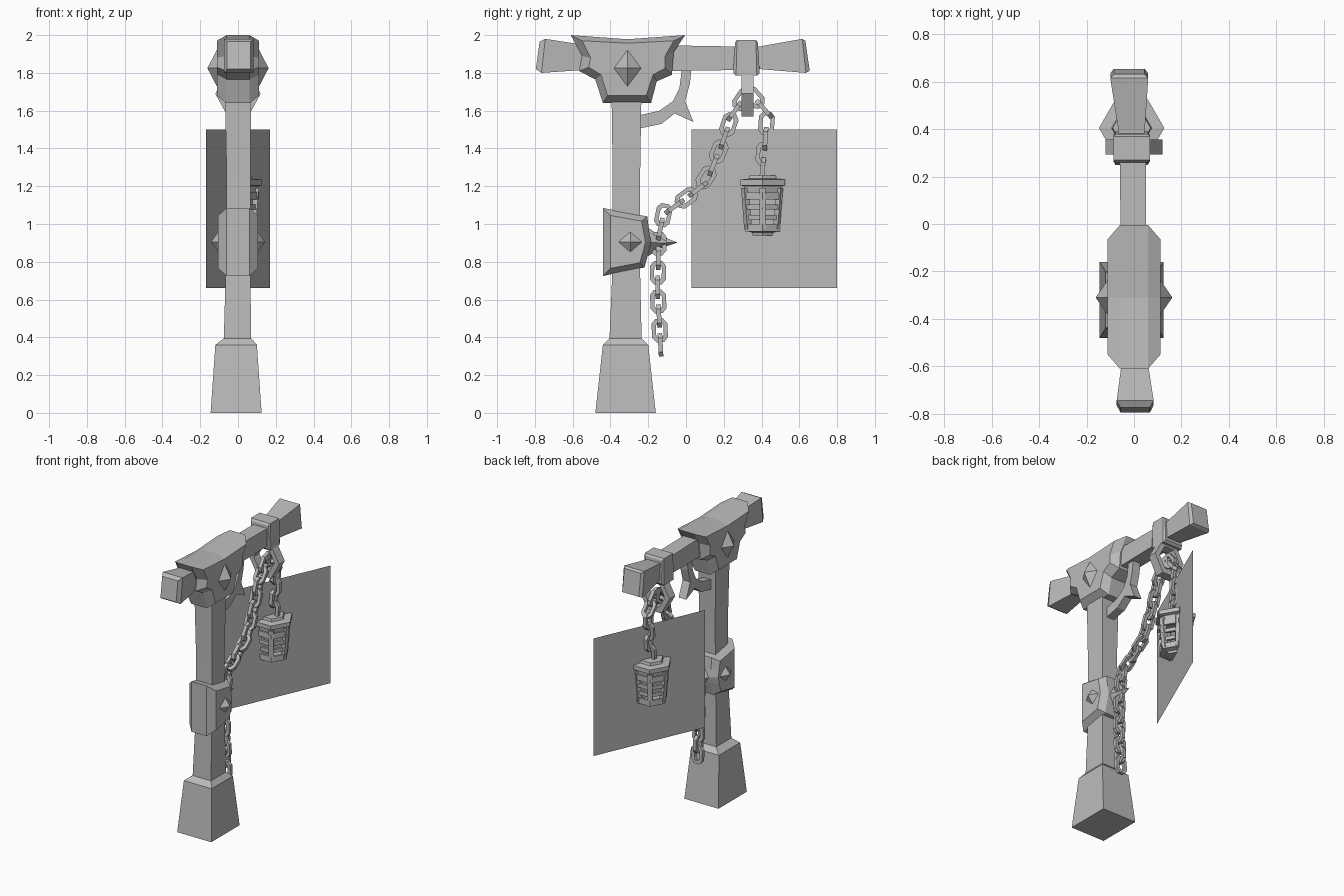
import bpy, bmesh, math
from mathutils import Vector, Matrix

if "Cube" in bpy.data.objects:
    bpy.data.objects.remove(bpy.data.objects["Cube"])

grey = bpy.data.materials.new("plain grey")
grey.diffuse_color = (0.5, 0.5, 0.5, 1)
grey.use_nodes = True
grey.node_tree.nodes["Principled BSDF"].inputs["Base Color"].default_value = grey.diffuse_color


def finish(name, bm, closed=True):
    if closed:
        bmesh.ops.recalc_face_normals(bm, faces=bm.faces)
    me = bpy.data.meshes.new(name)
    bm.to_mesh(me)
    bm.free()
    me.materials.append(grey)
    ob = bpy.data.objects.new(name, me)
    bpy.context.collection.objects.link(ob)
    return ob


def loft(bm, rings):
    """Skin a list of equal-length rings and cap both ends."""
    vs = [[bm.verts.new(p) for p in r] for r in rings]
    n = len(vs[0])
    for a, b in zip(vs, vs[1:]):
        for i in range(n):
            j = (i + 1) % n
            bm.faces.new((a[i], a[j], b[j], b[i]))
    bm.faces.new(vs[0][::-1])
    bm.faces.new(vs[-1])


def frame(bm, outer, inner, depth, mat):
    """Closed band with a square section between two 2D outlines."""
    rows = []
    for o, i in zip(outer, inner):
        rows.append([bm.verts.new(mat @ Vector((p[0], p[1], d))) for p, d in
                     ((o, -depth), (o, depth), (i, depth), (i, -depth))])
    n = len(rows)
    for k in range(n):
        a, b = rows[k], rows[(k + 1) % n]
        for s in range(4):
            t = (s + 1) % 4
            bm.faces.new((a[s], a[t], b[t], b[s]))


def rect_z(z, x0, x1, y0, y1):
    return [(x0, y0, z), (x1, y0, z), (x1, y1, z), (x0, y1, z)]


def rect_y(yb, yt, cx, h, z0, z1):
    return [(cx - h, yb, z0), (cx + h, yb, z0), (cx + h, yt, z1), (cx - h, yt, z1)]


def plate(name, outer, inner, x_out, x_in):
    """Profile in y-z with bevelled faces on both sides."""
    bm = bmesh.new()
    loft(bm, [[(x, *p) for p in prof] for x, prof in
              ((-x_out, inner), (-x_in, outer), (x_in, outer), (x_out, inner))])
    return finish(name, bm)


def studs(name, y, z, hy, hz, x0, x1):
    """Four-sided diamond stud on each side."""
    bm = bmesh.new()
    for s in (-1, 1):
        base = [bm.verts.new((s * x0, y + a * hy, z + b * hz))
                for a, b in ((1, 0), (0, 1), (-1, 0), (0, -1))]
        tip = bm.verts.new((s * x1, y, z))
        bm.faces.new(base)
        for i in range(4):
            bm.faces.new((base[i], base[(i + 1) % 4], tip))
    finish(name, bm)


# Post with flared foot
bm = bmesh.new()
loft(bm, [rect_z(0, -.145, .125, -.48, -.16),
          rect_z(.36, -.12, .10, -.44, -.20),
          rect_z(.395, -.075, .07, -.405, -.235),
          rect_z(.75, -.065, .065, -.39, -.243),
          rect_z(1.25, -.06, .065, -.388, -.243),
          rect_z(1.75, -.07, .07, -.395, -.235)])
finish("post", bm)

# Crossbar with flared, bevelled ends
bm = bmesh.new()
loft(bm, [rect_y(-.795, -.775, .005, .062, 1.82, 1.965),
          rect_y(-.765, -.745, .005, .078, 1.80, 1.98),
          rect_y(-.55, -.55, .003, .05, 1.815, 1.95),
          rect_y(-.05, -.05, -.003, .053, 1.81, 1.945),
          rect_y(.25, .25, -.005, .055, 1.815, 1.94),
          rect_y(.39, .39, -.01, .055, 1.82, 1.94),
          rect_y(.635, .615, -.02, .08, 1.80, 1.98),
          rect_y(.655, .632, -.02, .065, 1.81, 1.97)])
finish("crossbar", bm)

# Band around the crossbar
bm = bmesh.new()
loft(bm, [rect_y(.25, .26, -.01, .068, 1.80, 1.96),
          rect_y(.265, .27, -.01, .077, 1.785, 1.975),
          rect_y(.375, .37, -.01, .077, 1.785, 1.975),
          rect_y(.39, .38, -.01, .068, 1.80, 1.96)])
finish("crossbar_band", bm)

# Head bracket
outer = [(-.61, 2.0), (-.55, 1.89), (-.565, 1.81), (-.48, 1.765), (-.44, 1.64),
         (-.185, 1.64), (-.155, 1.755), (-.075, 1.79), (-.065, 1.91), (-.005, 2.0), (-.31, 1.978)]
inner = [(-.55, 1.97), (-.505, 1.88), (-.515, 1.83), (-.45, 1.79), (-.415, 1.68),
         (-.21, 1.68), (-.175, 1.79), (-.11, 1.825), (-.11, 1.89), (-.065, 1.97), (-.31, 1.957)]
plate("head_bracket", outer, inner, .112, .06)
studs("head_studs", -.31, 1.825, .075, .10, .11, .162)

# Lower collar with rear spike
outer = [(-.44, .725), (-.22, .77), (-.195, .86), (-.185, .905), (-.195, .96),
         (-.205, 1.04), (-.44, 1.085)]
inner = [(-.40, .765), (-.245, .795), (-.225, .86), (-.215, .905), (-.225, .96),
         (-.235, 1.015), (-.40, 1.045)]
plate("collar", outer, inner, .105, .06)
studs("collar_studs", -.295, .905, .07, .06, .10, .143)

bm = bmesh.new()
base = [bm.verts.new(p) for p in ((-.06, -.21, .905), (0, -.20, .83), (.06, -.21, .905), (0, -.20, .98))]
mid = [bm.verts.new(p) for p in ((-.03, -.14, .90), (0, -.14, .87), (.03, -.14, .90), (0, -.14, .94))]
tip = bm.verts.new((0, -.045, .902))
bm.faces.new(base)
for i in range(4):
    j = (i + 1) % 4
    bm.faces.new((base[i], base[j], mid[j], mid[i]))
    bm.faces.new((mid[i], mid[j], tip))
finish("collar_spike", bm)

# Curved brace with thorn under the bar
prof = [(-.25, 1.575), (-.14, 1.60), (-.07, 1.65), (-.035, 1.72), (-.02, 1.83), (.03, 1.83),
        (.02, 1.74), (-.005, 1.65), (.04, 1.54), (-.06, 1.585), (-.13, 1.53), (-.25, 1.505)]
bm = bmesh.new()
loft(bm, [[(x, *p) for p in prof] for x in (-.03, .03)])
finish("curved_brace", bm)

# Hanging ring below the band, standing in the x-z plane
hexa = [(.12, 0), (.055, .12), (-.055, .12), (-.12, 0), (-.055, -.12), (.055, -.12)]
bm = bmesh.new()
frame(bm, hexa, [(x * .68, z * .68) for x, z in hexa], .032,
      Matrix.Translation((0, .325, 1.69)) @ Matrix.Rotation(math.pi / 2, 4, 'X'))
finish("hanging_ring", bm)


# Chains: links placed along a path, alternate links turned a quarter
def chain(name, path, count):
    pts = [Vector((0, *p)) for p in path]
    segs = [(a, b, (b - a).length) for a, b in zip(pts, pts[1:])]
    total = sum(s[2] for s in segs)
    L, W, t = .062, .042, .022
    link = [(L, .5 * W), (.6 * L, W), (-.6 * L, W), (-L, .5 * W),
            (-L, -.5 * W), (-.6 * L, -W), (.6 * L, -W), (L, -.5 * W)]
    hole = [(u * (1 - t / L), v * (1 - t / W)) for u, v in link]
    bm = bmesh.new()
    for k in range(count):
        d = total * k / (count - 1)
        for a, b, l in segs:
            if d <= l + 1e-6:
                break
            d -= l
        tan = (b - a).normalized()
        pos = a + tan * d
        side = Vector((1, 0, 0))
        nrm = tan.cross(side)
        v, w = (nrm, side) if k % 2 == 0 else (side, -nrm)
        m = Matrix((tan, v, w)).transposed().to_4x4()
        frame(bm, link, hole, .012, Matrix.Translation(pos) @ m)
    finish(name, bm)


chain("long_chain", [(.30, 1.66), (.245, 1.58), (.20, 1.45), (.14, 1.30), (.07, 1.19),
                     (-.05, 1.10), (-.12, 1.05), (-.145, .93), (-.15, .65), (-.135, .36)], 20)
chain("lantern_chain", [(.36, 1.67), (.43, 1.59), (.42, 1.45), (.405, 1.29)], 6)

# Lantern
LX, LY = -.01, .405


def hexring(r, z):
    return [(LX + r * math.cos(i * math.pi / 3), LY + r * math.sin(i * math.pi / 3), z) for i in range(6)]


bm = bmesh.new()
loft(bm, [hexring(r, z) for r, z in
          ((.11, 1.165), (.115, 1.20), (.138, 1.205), (.138, 1.235), (.085, 1.24), (.08, 1.258))])
finish("lantern_cap", bm)

bm = bmesh.new()
for r, z, h in ((.12, 1.15, .02), (.113, 1.09, .013), (.105, 1.035, .013), (.108, .98, .02)):
    o = [(r * math.cos(i * math.pi / 3), r * math.sin(i * math.pi / 3)) for i in range(6)]
    frame(bm, o, [(x * .82, y * .82) for x, y in o], h, Matrix.Translation((LX, LY, z)))
finish("lantern_hoops", bm)

bm = bmesh.new()
for i in range(6):
    a = i * math.pi / 3
    rad, tan = Vector((math.cos(a), math.sin(a), 0)), Vector((-math.sin(a), math.cos(a), 0))
    loft(bm, [[Vector((LX, LY, z)) + rad * (r + p * .014) + tan * q * .017
               for p, q in ((-1, -1), (1, -1), (1, 1), (-1, 1))] for r, z in ((.107, 1.19), (.088, .97))])
finish("lantern_bars", bm)

bm = bmesh.new()
loft(bm, [hexring(r, z) for r, z in ((.06, .94), (.065, .955), (.095, .962), (.095, .985))])
finish("lantern_base", bm)

# Thin upright panel crossing the lantern
bm = bmesh.new()
bm.faces.new([bm.verts.new(p) for p in
              ((-.17, .03, .66), (.17, .80, .66), (.17, .80, 1.50), (-.17, .03, 1.50))])
finish("glow_panel", bm, closed=False)
